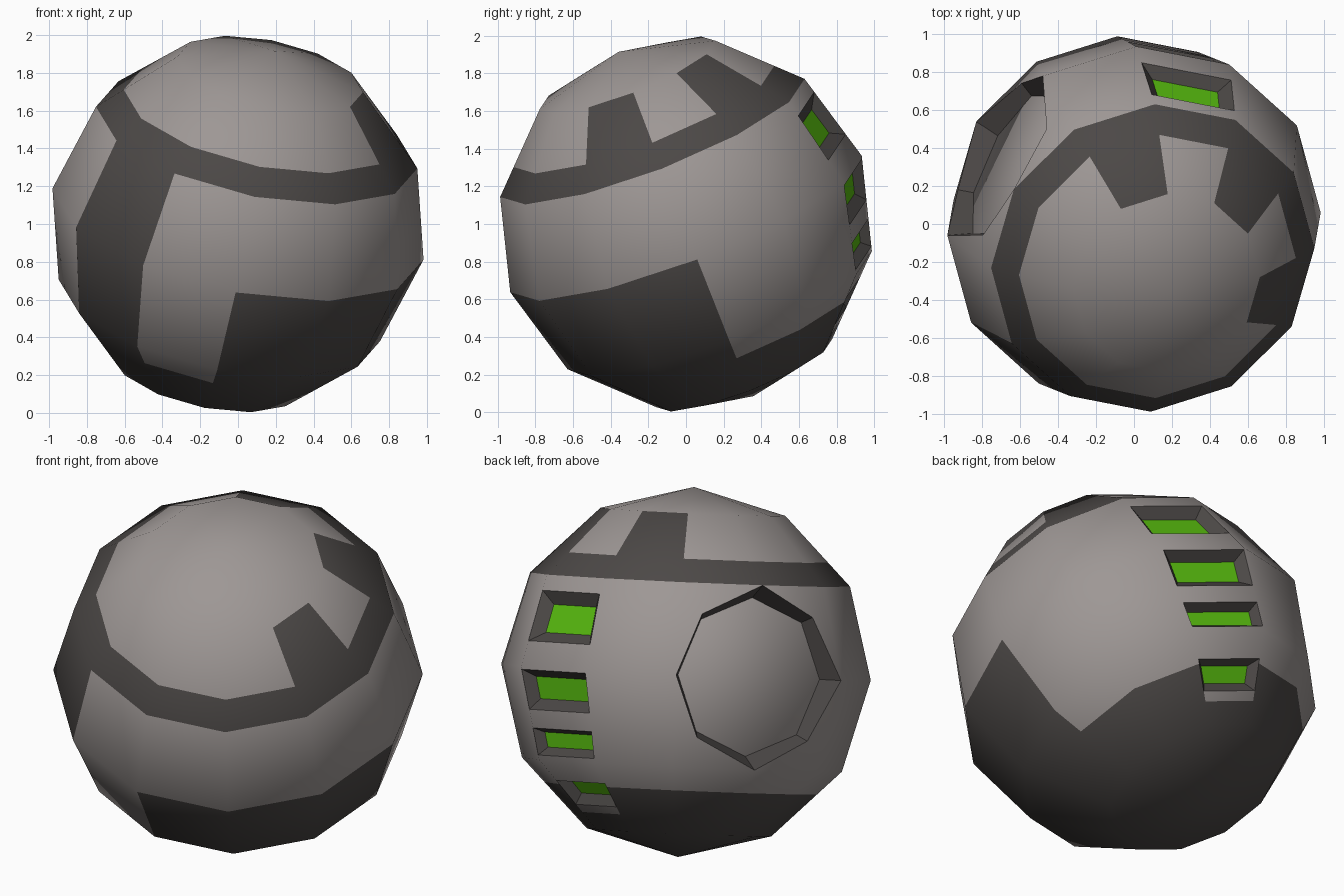
import bpy, bmesh, math
from mathutils import Vector, Matrix

cube = bpy.data.objects.get("Cube")
if cube:
    bpy.data.objects.remove(cube, do_unlink=True)


def material(name, color):
    m = bpy.data.materials.new(name)
    m.use_nodes = True
    m.diffuse_color = (*color, 1)
    m.node_tree.nodes["Principled BSDF"].inputs["Base Color"].default_value = (*color, 1)
    return m


MATS = [material("light_grey", (0.34, 0.31, 0.30)),
        material("dark_grey", (0.072, 0.065, 0.062)),
        material("window_green", (0.10, 0.52, 0.005))]
LIGHT, DARK, GREEN = range(3)

# Tilted frame of the sphere
RADIUS, SEGS = 1.002, 12
AXIS = Vector((0.197, -0.357, 0.913)).normalized()
START = Vector((-0.01, -0.797, -0.305))
START = (START - AXIS * START.dot(AXIS)).normalized()
SIDE = AXIS.cross(START)


def around(i):
    a = 2 * math.pi * i / SEGS
    return START * math.cos(a) + SIDE * math.sin(a)


def ring_point(i, ring):
    a = math.radians(30 * ring)
    return RADIUS * (AXIS * math.cos(a) + around(i) * math.sin(a))


def hull_point(i, u):
    """Point on the flat facets; u counts rings from the top pole."""
    k = min(int(u), 5)
    return ring_point(i, k).lerp(ring_point(i, k + 1), u - k)


def face_color(col, u):
    if u < 1:
        return LIGHT
    if u < BAND:
        return DARK if col in (2, 4, 6) else LIGHT      # tabs above the band
    if u < 2 or col == 10:
        return DARK                                      # band and front strip
    if col in (0, 1, 2) and u > 3:
        return DARK                                      # raised lower panel
    return DARK if u > (NOTCH if col == WINDOW_COL else SKIRT) else LIGHT


# Sphere hull, with rows cut along the colour borders and windows
BAND, SKIRT, NOTCH, WINDOW_COL = 1.66, 4.35, 4.75, 5
WINDOWS = [(2.17, 2.72), (3.03, 3.46), (3.66, 3.95), (4.30, 4.64)]
rows = sorted({1, BAND, 2, 3, 4, SKIRT, NOTCH, 5} | {u for w in WINDOWS for u in w})
# the skirt border must not split the lowest window
window_skip = SKIRT

bm = bmesh.new()
top = bm.verts.new(AXIS * RADIUS)
bottom = bm.verts.new(-AXIS * RADIUS)
grid = [[bm.verts.new(hull_point(i, u)) for i in range(SEGS)] for u in rows]
windows = []
for col in range(SEGS):
    nxt = (col + 1) % SEGS
    f = bm.faces.new((top, grid[0][col], grid[0][nxt]))
    f.material_index = LIGHT
    f = bm.faces.new((bottom, grid[-1][nxt], grid[-1][col]))
    f.material_index = DARK
    r = 0
    while r < len(rows) - 1:
        e = r + 1
        if col == WINDOW_COL and rows[e] == window_skip:
            e += 1
        left = [grid[k][col] for k in range(r, e + 1)]
        right = [grid[k][nxt] for k in range(e, r - 1, -1)]
        f = bm.faces.new(left + right)
        f.material_index = face_color(col, (rows[r] + rows[e]) / 2)
        if col == WINDOW_COL and (rows[r], rows[e]) in WINDOWS:
            windows.append((f, rows[e] - rows[r]))
        r = e
bm.normal_update()

# Recessed windows: dark sloping frame, green pane
for pane, height in windows:
    walls = bmesh.ops.inset_individual(bm, faces=[pane], thickness=0.115 * height,
                                       depth=-0.05, use_even_offset=True)["faces"]
    for w in walls:
        w.material_index = DARK
    pane.material_index = GREEN
bmesh.ops.recalc_face_normals(bm, faces=bm.faces)


def make_object(name, bm):
    mesh = bpy.data.meshes.new(name)
    bm.to_mesh(mesh)
    bm.free()
    for m in MATS:
        mesh.materials.append(m)
    ob = bpy.data.objects.new(name, mesh)
    ob.location.z = 1
    bpy.context.collection.objects.link(ob)
    return ob


hull = make_object("sphere_hull", bm)

# Octagonal dish cut into the side
dish_dir = around(8)
frame = Matrix((AXIS, dish_dir.cross(AXIS), dish_dir)).transposed().to_4x4()
floor, outer = 0.75, 1.10
bm = bmesh.new()
bmesh.ops.create_cone(bm, cap_ends=True, segments=8, radius1=0.43, radius2=0.64,
                      depth=outer - floor,
                      matrix=Matrix.Translation(dish_dir * (floor + outer) / 2) @ frame)
bmesh.ops.recalc_face_normals(bm, faces=bm.faces)
for f in bm.faces:
    f.material_index = LIGHT if abs(f.normal.dot(dish_dir)) > 0.9 else DARK
cutter = make_object("dish_cutter", bm)
cutter.hide_render = True

cut = hull.modifiers.new("dish", "BOOLEAN")
cut.operation = "DIFFERENCE"
cut.solver = "EXACT"
cut.object = cutter
bpy.ops.object.select_all(action="DESELECT")
hull.select_set(True)
bpy.context.view_layer.objects.active = hull
bpy.ops.object.modifier_apply(modifier=cut.name)
bpy.data.objects.remove(cutter, do_unlink=True)

# Round shading on the hull and dish floor, flat shading in the recesses
mesh = hull.data
normals = [None] * len(mesh.loops)
for p in mesh.polygons:
    p.use_smooth = True
    flat = p.normal.copy()
    is_round = p.material_index == LIGHT or (
        p.material_index == DARK and flat.dot(p.center) > 0.9)
    for li in p.loop_indices:
        co = mesh.vertices[mesh.loops[li].vertex_index].co
        normals[li] = co.normalized() if is_round else flat
mesh.normals_split_custom_set(normals)
